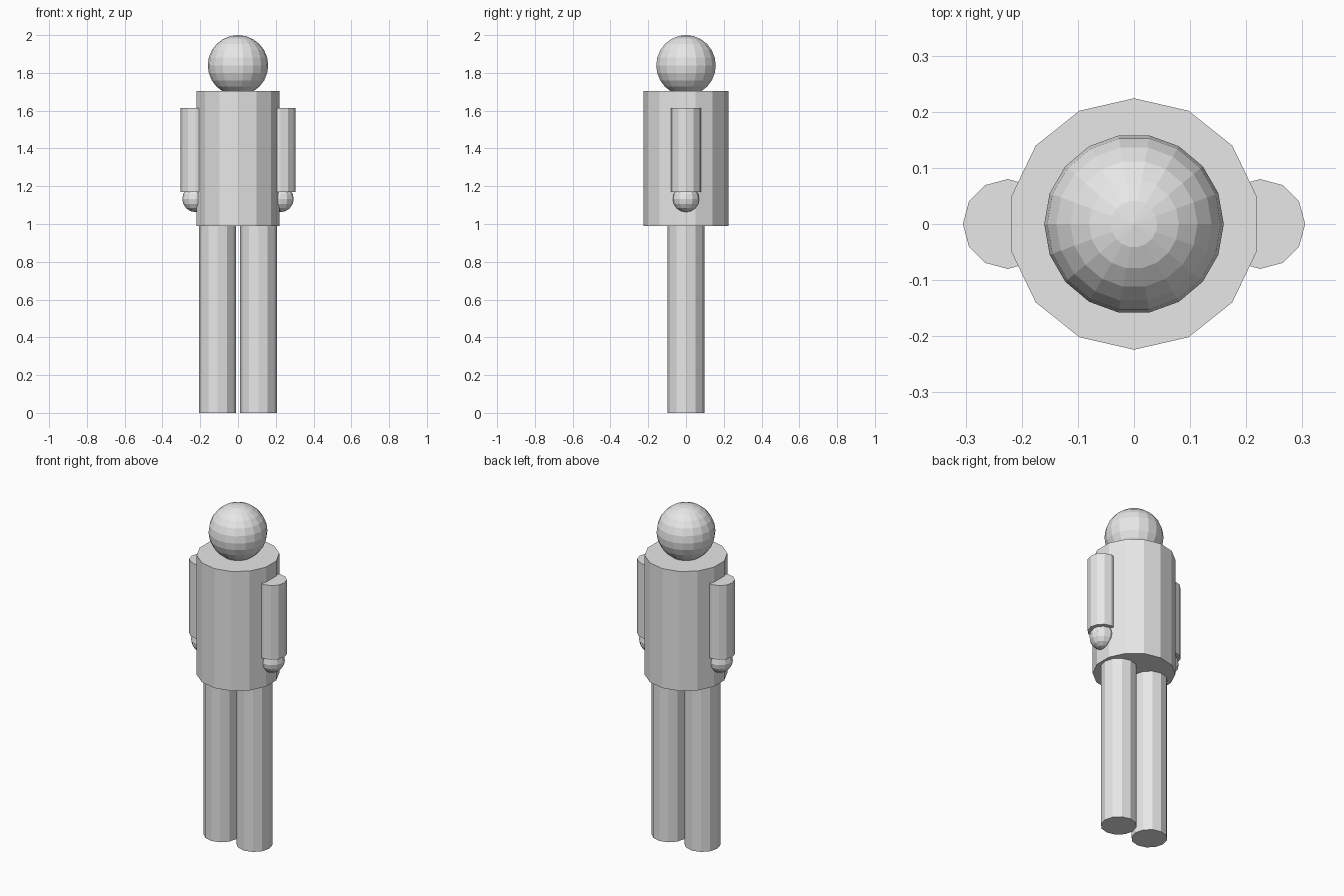
import bpy
import bmesh
from math import pi, sin, cos
from mathutils import Matrix, Vector

cube = bpy.data.objects.get("Cube")
if cube:
    bpy.data.objects.remove(cube, do_unlink=True)

GREY = (0.8, 0.8, 0.8, 1.0)
grey = bpy.data.materials.new("plain grey")
grey.use_nodes = True
grey.diffuse_color = GREY
grey.node_tree.nodes["Principled BSDF"].inputs["Base Color"].default_value = GREY


def add_object(name, bm):
    """Turn a bmesh into a flat-shaded grey object."""
    bmesh.ops.recalc_face_normals(bm, faces=bm.faces)
    mesh = bpy.data.meshes.new(name)
    bm.to_mesh(mesh)
    bm.free()
    mesh.materials.append(grey)
    obj = bpy.data.objects.new(name, mesh)
    bpy.context.collection.objects.link(obj)


def column(name, x, radius, bottom, top, sides):
    """Upright prism with a corner facing front and back."""
    bm = bmesh.new()
    turn = [pi / 2 + 2 * pi * i / sides for i in range(sides)]
    base = bm.faces.new([bm.verts.new((x + radius * cos(a), radius * sin(a), bottom))
                         for a in turn])
    cap = bmesh.ops.extrude_face_region(bm, geom=[base], use_keep_orig=True)["geom"]
    bmesh.ops.translate(bm, vec=(0, 0, top - bottom),
                        verts=[g for g in cap if isinstance(g, bmesh.types.BMVert)])
    add_object(name, bm)


def ball(name, x, z, radius, segments, rings):
    """Sphere made by spinning a half circle that starts on the x axis."""
    bm = bmesh.new()
    arc = [bm.verts.new((radius * sin(pi * i / rings), 0, radius * cos(pi * i / rings)))
           for i in range(rings + 1)]
    edges = [bm.edges.new(pair) for pair in zip(arc, arc[1:])]
    bmesh.ops.spin(bm, geom=arc + edges, cent=(0, 0, 0), axis=(0, 0, 1),
                   angle=2 * pi, steps=segments)
    bmesh.ops.remove_doubles(bm, verts=bm.verts, dist=0.0005)
    bmesh.ops.transform(bm, matrix=Matrix.Translation(Vector((x, 0, z))), verts=bm.verts)
    add_object(name, bm)


# Body and head
column("torso", 0, 0.224, 0.99, 1.703, 14)
ball("head", 0, 1.84, 0.16, 18, 12)

# Limbs, one set on each side
for side, sign in (("left", 1), ("right", -1)):
    column(side + "_leg", sign * 0.108, 0.098, 0, 0.99, 12)
    column(side + "_arm", sign * 0.225, 0.08, 1.17, 1.613, 12)
    ball(side + "_hand", sign * 0.225, 1.133, 0.07, 12, 8)
